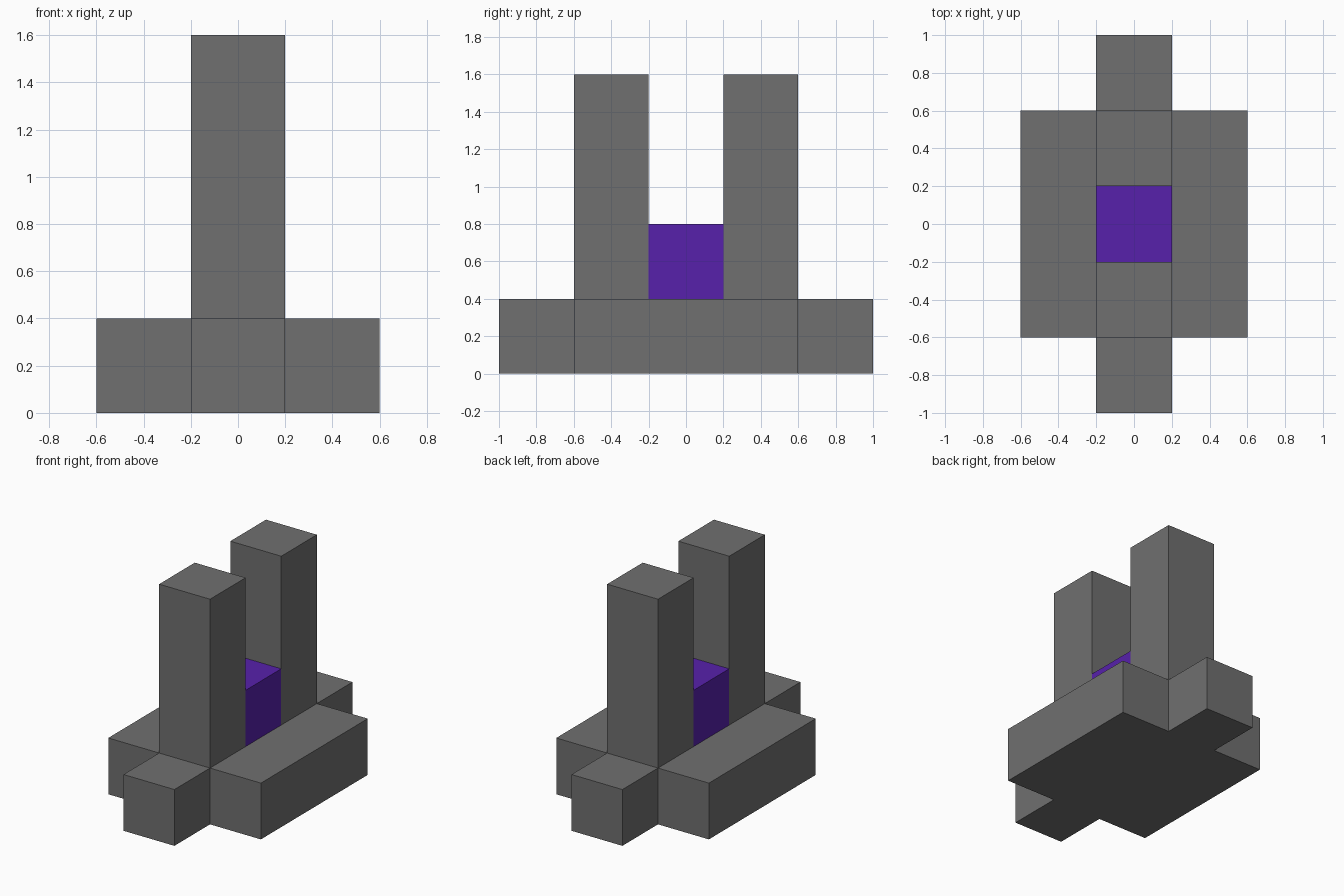
import bpy
import bmesh
from mathutils import Matrix, Vector

default = bpy.data.objects.get("Cube")
if default:
    bpy.data.objects.remove(default, do_unlink=True)

UNIT = 0.4  # side of one block


def make_material(name, color):
    mat = bpy.data.materials.new(name)
    mat.use_nodes = True
    mat.diffuse_color = color
    mat.node_tree.nodes["Principled BSDF"].inputs["Base Color"].default_value = color
    return mat


stone = make_material("stone grey", (0.16, 0.16, 0.16, 1))
purple = make_material("deep purple", (0.095, 0.015, 0.41, 1))


def finish(name, bm, mat):
    mesh = bpy.data.meshes.new(name)
    bm.to_mesh(mesh)
    bm.free()
    mesh.materials.append(mat)
    obj = bpy.data.objects.new(name, mesh)
    bpy.context.collection.objects.link(obj)
    return obj


def block(name, center, size, mat):
    """Box with its center and size counted in blocks."""
    bm = bmesh.new()
    place = Matrix.Translation(Vector(center) * UNIT)
    scale = Matrix.Diagonal(Vector(size) * UNIT).to_4x4()
    bmesh.ops.create_cube(bm, size=1, matrix=place @ scale)
    return finish(name, bm, mat)


# Base: a square slab with a step in front and behind
for side, y in (("front", -1), ("back", 1)):
    block(side + "_step", (0, 2 * y, 0.5), (1, 1, 1), stone)
    # Tall pillar standing on the slab
    block(side + "_pillar", (0, y, 2.5), (1, 1, 3), stone)
block("base_slab", (0, 0, 0.5), (3, 3, 1), stone)

# Coloured block held between the pillars
block("center_block", (0, 0, 1.5), (1, 1, 1), purple)
